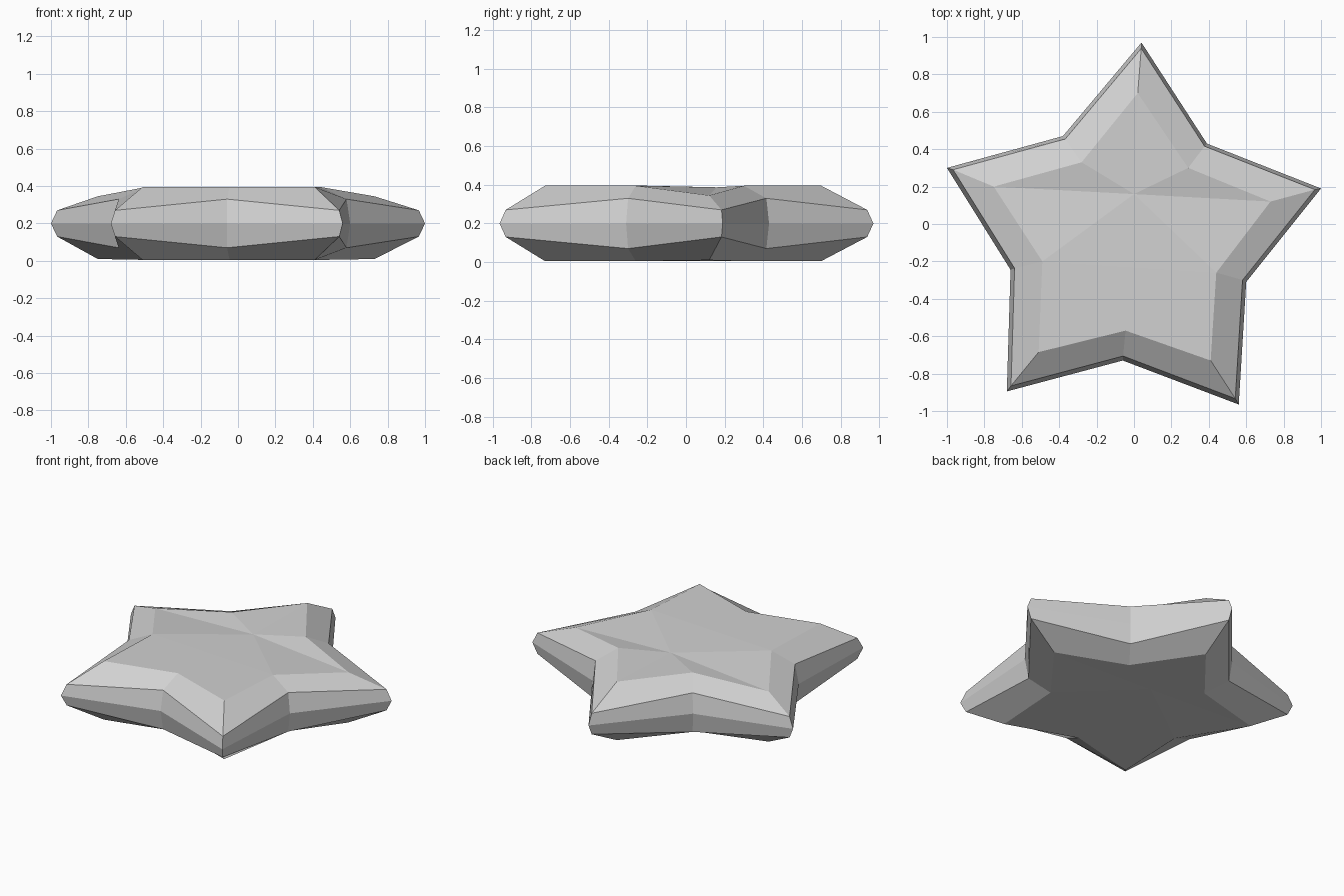
import bpy
import bmesh

# Remove the default cube
cube = bpy.data.objects.get("Cube")
if cube:
    bpy.data.objects.remove(cube, do_unlink=True)

# Plain grey material
grey = bpy.data.materials.new("light_grey")
grey.use_nodes = True
colour = (0.64, 0.64, 0.64, 1)
grey.diffuse_color = colour
grey.node_tree.nodes["Principled BSDF"].inputs["Base Color"].default_value = colour

# Star outline: tips and inner corners alternate, clockwise from the back tip
outline = [(.04, .97), (.39, .43), (1, .19), (.6, -.31), (.56, -.965),
           (-.06, -.73), (-.68, -.895), (-.66, -.245), (-1, .3), (-.38, .47)]

# Edge of the raised face, in the same order
plateau = [(.02, .7), (.29, .3), (.73, .12), (.44, -.26), (.41, -.73),
           (-.045, -.57), (-.51, -.685), (-.49, -.2), (-.75, .2), (-.28, .33)]

MID = 0.2
SIDE_TIPS = (2, 8)
COUNT = len(outline)


def add_ring(bm, points, height, scale=1):
    """Add a loop of vertices whose height depends on the corner index."""
    return [bm.verts.new((x * scale, y * scale, height(i)))
            for i, (x, y) in enumerate(points)]


def bridge(bm, lower, upper):
    """Join two loops with quads."""
    for i in range(COUNT):
        j = (i + 1) % COUNT
        bm.faces.new((lower[i], lower[j], upper[j], upper[i]))


def build_half(bm, middle, sign, side_drop, centre_drop):
    """Build the bevelled rim, sloping shoulder and broad face of one side."""
    rim = add_ring(bm, outline,
                   lambda i: MID + sign * (0.13 if i % 2 else 0.07), 0.967)
    face = add_ring(bm, plateau,
                    lambda i: MID + sign * (0.195 - (side_drop if i in SIDE_TIPS else 0)))
    bridge(bm, middle, rim)
    bridge(bm, rim, face)

    # The two front arms share one flat face; the rest fans from the centre
    bm.faces.new(face[3:8])
    centre = bm.verts.new((0, 0.16, MID + sign * (0.195 - centre_drop)))
    fan = face[7:] + face[:4]
    for a, b in zip(fan, fan[1:] + fan[:1]):
        bm.faces.new((a, b, centre))


# Star body: upper and lower halves meet at the widest loop
bm = bmesh.new()
middle = add_ring(bm, outline, lambda i: MID)
build_half(bm, middle, 1, 0.05, 0.008)
build_half(bm, middle, -1, 0.005, 0)
bmesh.ops.recalc_face_normals(bm, faces=bm.faces)
mesh = bpy.data.meshes.new("star_body")
bm.to_mesh(mesh)
bm.free()
mesh.materials.append(grey)
star = bpy.data.objects.new("star_body", mesh)
bpy.context.collection.objects.link(star)
